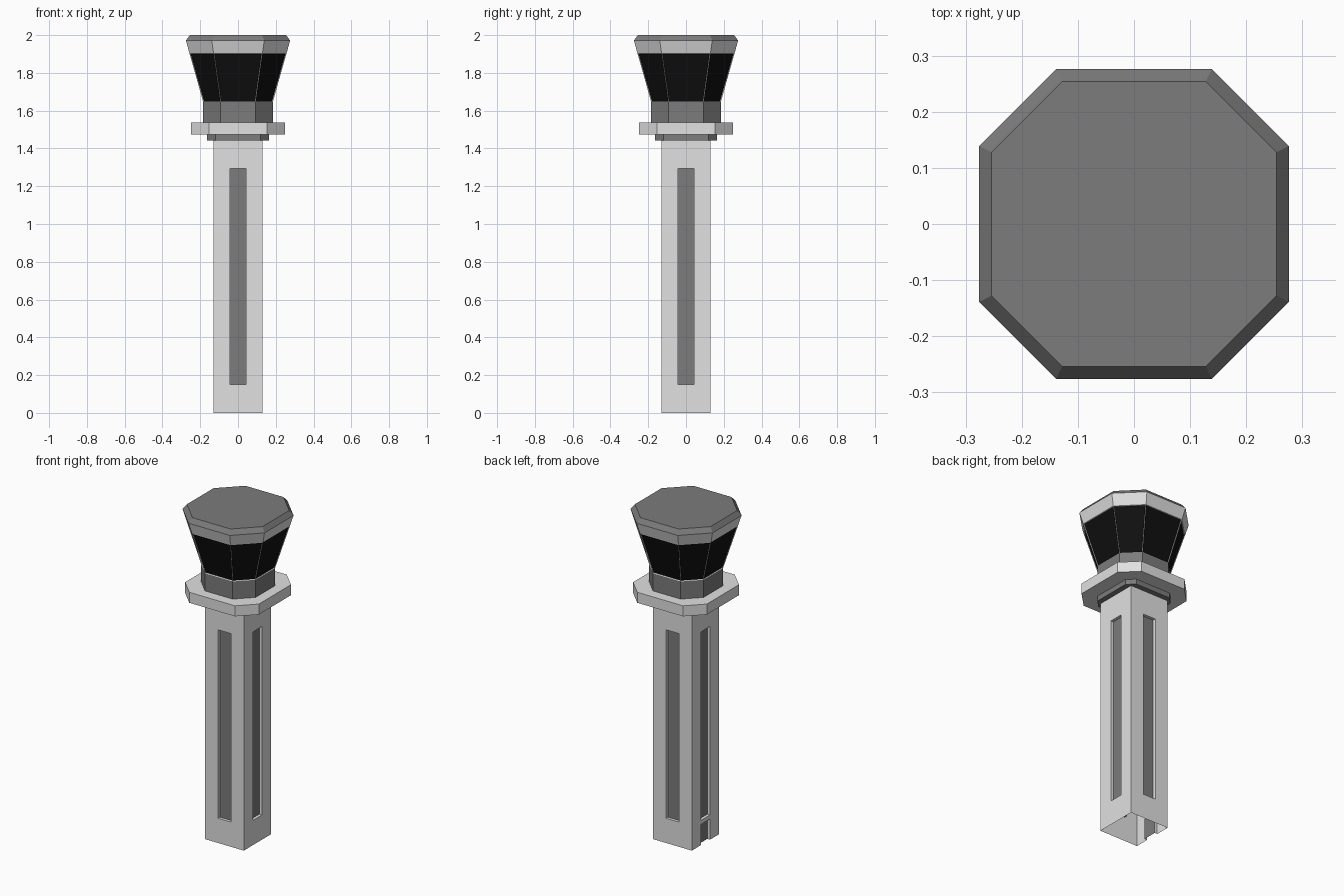
import bpy, bmesh
from mathutils import Matrix, Vector
from math import pi

cube = bpy.data.objects.get("Cube")
if cube:
    bpy.data.objects.remove(cube, do_unlink=True)


def material(name, value):
    mat = bpy.data.materials.new(name)
    mat.use_nodes = True
    color = (value, value, value, 1)
    mat.diffuse_color = color
    mat.node_tree.nodes["Principled BSDF"].inputs["Base Color"].default_value = color
    return mat


LIGHT, DARK, GLASS = range(3)
MATERIALS = [material("light concrete", 0.75), material("dark grey", 0.2),
             material("black glass", 0.005)]


def finish(bm, name):
    mesh = bpy.data.meshes.new(name)
    bm.to_mesh(mesh)
    bm.free()
    for mat in MATERIALS:
        mesh.materials.append(mat)
    obj = bpy.data.objects.new(name, mesh)
    bpy.context.collection.objects.link(obj)
    return obj


def octagon_stack(bm, rings, colors):
    """Loft chamfered squares; each ring is (height, half width, half side)."""
    loops = []
    for z, a, h in rings:
        points = [(a, -h), (a, h), (h, a), (-h, a), (-a, h), (-a, -h), (-h, -a), (h, -a)]
        loops.append([bm.verts.new((x, y, z)) for x, y in points])
    bands = []
    for low, high, color in zip(loops, loops[1:], colors):
        band = []
        for i in range(8):
            j = (i + 1) % 8
            face = bm.faces.new((low[i], low[j], high[j], high[i]))
            face.material_index = color
            band.append(face)
        bands.append(band)
    bm.faces.new(loops[0][::-1]).material_index = colors[0]
    bm.faces.new(loops[-1]).material_index = colors[-1]
    return bands


# Shaft: four walls with tall recessed strips, a doorway on one, open underneath
HALF, TOP = 0.131, 1.475
COLUMNS = [-HALF, -0.043, 0.043, HALF]
ROWS = [0, 0.125, 0.15, 1.295, TOP]
bm = bmesh.new()
recesses = []
for side in range(4):
    turn = Matrix.Rotation(side * pi / 2, 3, 'Z')
    for c in range(3):
        for r in range(4):
            x0, x1, z0, z1 = COLUMNS[c], COLUMNS[c + 1], ROWS[r], ROWS[r + 1]
            corners = [(x0, z0), (x1, z0), (x1, z1), (x0, z1)]
            face = bm.faces.new([bm.verts.new(turn @ Vector((x, -HALF, z)))
                                 for x, z in corners])
            if c == 1 and (r == 2 or (r == 0 and side == 3)):
                recesses.append(face)
bm.faces.new([bm.verts.new((x * HALF, y * HALF, TOP))
              for x, y in ((-1, -1), (1, -1), (1, 1), (-1, 1))])
bmesh.ops.remove_doubles(bm, verts=bm.verts, dist=0.0001)
bm.normal_update()
bmesh.ops.inset_individual(bm, faces=recesses, thickness=0.0, depth=-0.018)
for face in recesses:
    face.material_index = DARK
sill = [f for f in bm.faces if all(v.co.z < 0.001 for v in f.verts)]
bmesh.ops.delete(bm, geom=sill, context='FACES')
finish(bm, "shaft")

# Collar under the balcony
bm = bmesh.new()
octagon_stack(bm, [(1.443, 0.163, 0.12), (1.475, 0.163, 0.12)], [DARK])
finish(bm, "collar")

# Balcony slab
bm = bmesh.new()
octagon_stack(bm, [(1.474, 0.248, 0.154), (1.538, 0.248, 0.154)], [LIGHT])
finish(bm, "balcony")

# Control cab: base wall, flaring windows, light band, chamfered roof
bm = bmesh.new()
bands = octagon_stack(bm, [(1.538, 0.184, 0.093), (1.645, 0.184, 0.093),
                           (1.903, 0.257, 0.129), (1.972, 0.276, 0.139),
                           (2.0, 0.254, 0.128)], [DARK, LIGHT, LIGHT, DARK])
bm.normal_update()
bmesh.ops.inset_individual(bm, faces=bands[1], thickness=0.005, depth=-0.004)
for face in bands[1]:
    face.material_index = GLASS
finish(bm, "control_cab")
